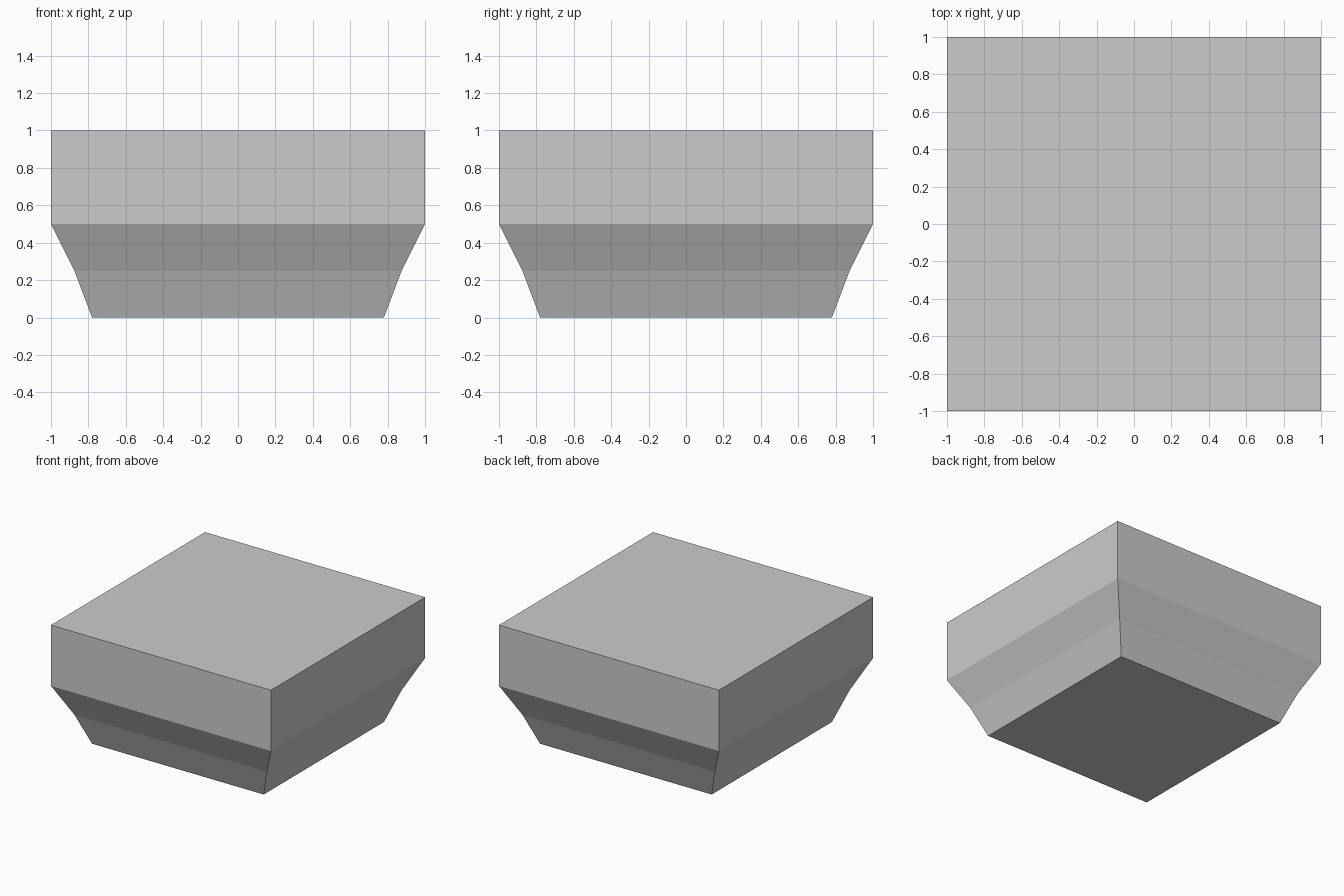
import bpy
import bmesh

if "Cube" in bpy.data.objects:
    bpy.data.objects.remove(bpy.data.objects["Cube"])

# Square rings of the capital block: (height, half width)
PROFILE = [(0.0, 0.78), (0.25, 0.875), (0.5, 1.0), (1.0, 1.0)]
CORNERS = [(-1, -1), (1, -1), (1, 1), (-1, 1)]


def lofted_block(name, profile):
    bm = bmesh.new()
    rings = [[bm.verts.new((x * w, y * w, z)) for x, y in CORNERS]
             for z, w in profile]
    # Side walls between neighbouring rings
    for low, high in zip(rings, rings[1:]):
        for i in range(4):
            j = (i + 1) % 4
            bm.faces.new((low[i], low[j], high[j], high[i]))
    # Flat underside and top
    bm.faces.new(rings[0][::-1])
    bm.faces.new(rings[-1])
    mesh = bpy.data.meshes.new(name)
    bm.to_mesh(mesh)
    bm.free()
    obj = bpy.data.objects.new(name, mesh)
    bpy.context.collection.objects.link(obj)
    return obj


lofted_block("tapered_block", PROFILE)
